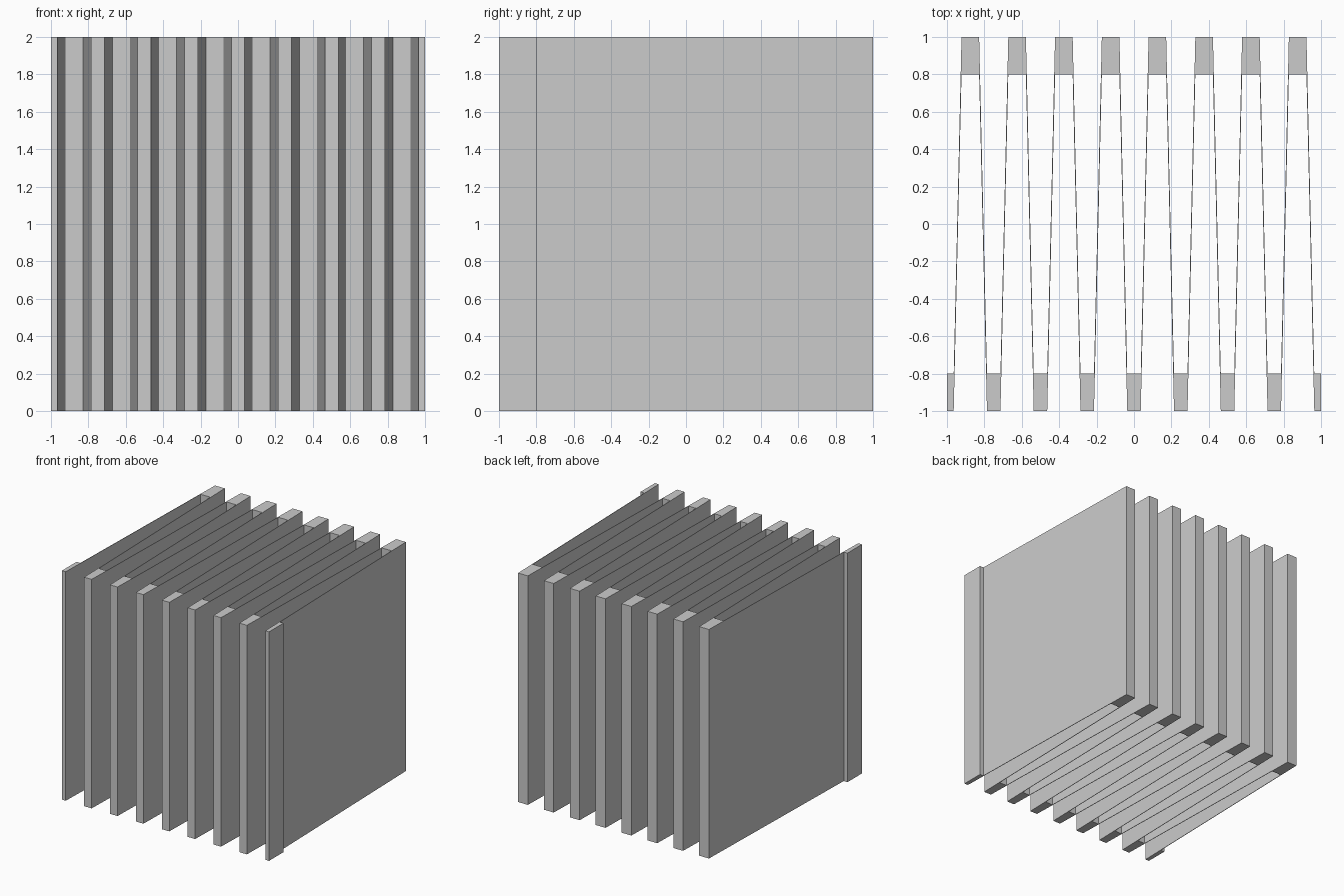
import bpy
import bmesh

if "Cube" in bpy.data.objects:
    bpy.data.objects.remove(bpy.data.objects["Cube"], do_unlink=True)

PITCH = 0.25        # distance between neighbouring front ridges
FRONT_HALF = 0.036  # half width of a front ridge
BACK_HALF = 0.047   # half width of a back ridge
WALL = 0.2          # sheet thickness measured front to back
HEIGHT = 2.0
RIDGES = 8

# Plain grey sheet material
grey = bpy.data.materials.new("sheet grey")
grey.use_nodes = True
grey.diffuse_color = (0.6, 0.6, 0.6, 1)
grey.node_tree.nodes["Principled BSDF"].inputs["Base Color"].default_value = grey.diffuse_color

# Trapezoid wave running along x: its front line, as (x, y) points
wave = [(-1, -1)]
for i in range(RIDGES):
    left = -1 + i * PITCH
    middle = left + PITCH / 2
    right = left + PITCH
    wave += [(left + FRONT_HALF, -1), (middle - BACK_HALF, 1 - WALL),
             (middle + BACK_HALF, 1 - WALL), (right - FRONT_HALF, -1)]
    # only the last ridge is closed by the end of the sheet
    if i < RIDGES - 1:
        wave.append((right + FRONT_HALF, -1))
        wave.pop()
wave.append((1, -1))

# Corrugated sheet: each wave segment becomes a closed section of one solid
bm = bmesh.new()


def column(x, y):
    """Front and back vertices at the bottom and top of one wave point."""
    return [[bm.verts.new((x, y + d, z)) for z in (0, HEIGHT)] for d in (0, WALL)]


columns = [column(x, y) for x, y in wave]
for (f0, b0), (f1, b1) in zip(columns, columns[1:]):
    bm.faces.new((f0[0], f1[0], f1[1], f0[1]))   # front
    bm.faces.new((b1[0], b0[0], b0[1], b1[1]))   # back
    bm.faces.new((f0[1], f1[1], b1[1], b0[1]))   # top
    bm.faces.new((f1[0], f0[0], b0[0], b1[0]))   # bottom
for f, b in (columns[0], columns[-1]):           # end strips
    bm.faces.new((f[0], f[1], b[1], b[0]))
bmesh.ops.recalc_face_normals(bm, faces=bm.faces)

mesh = bpy.data.meshes.new("corrugated_sheet")
bm.to_mesh(mesh)
bm.free()
mesh.materials.append(grey)
sheet = bpy.data.objects.new("corrugated_sheet", mesh)
bpy.context.collection.objects.link(sheet)
